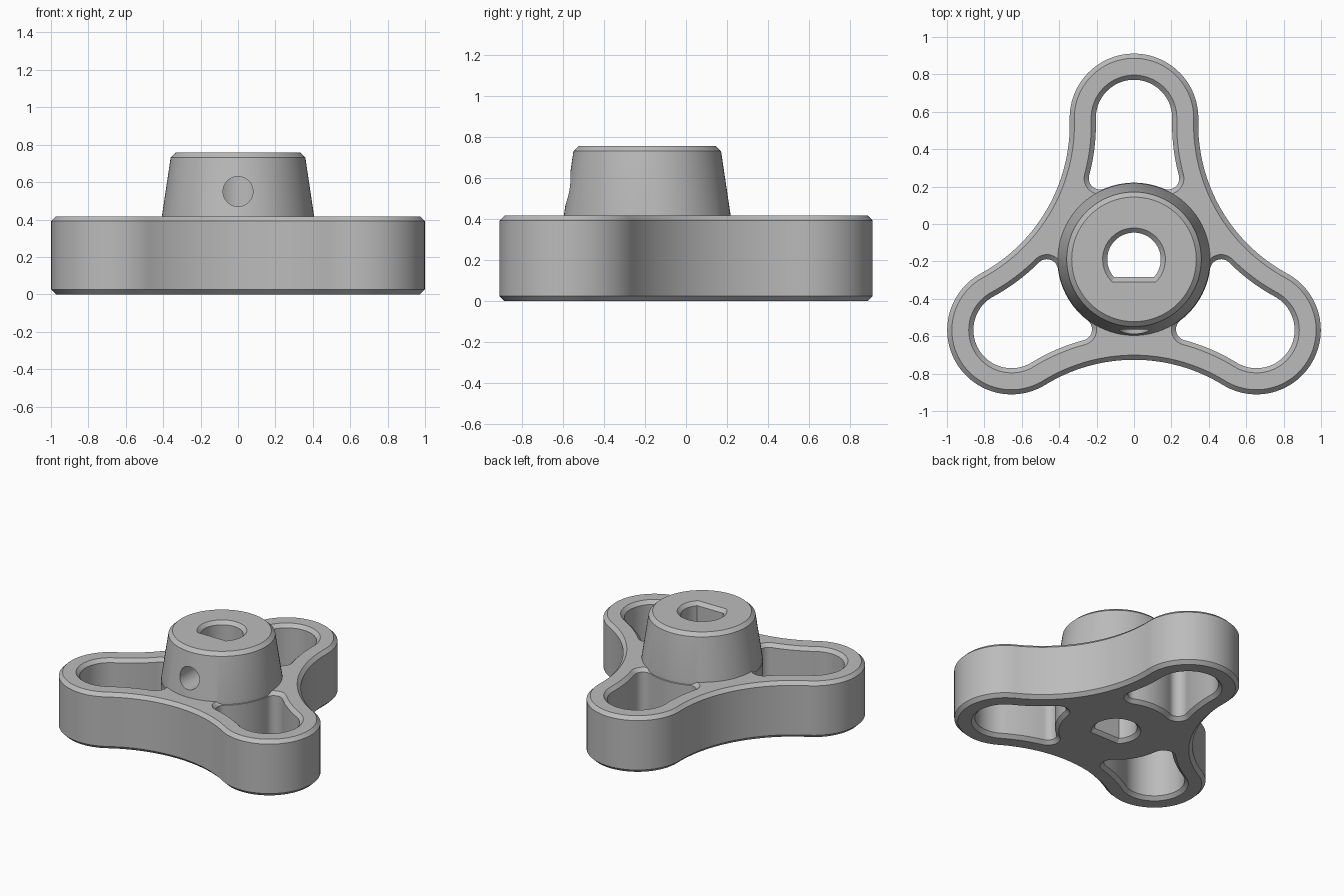
import bpy, bmesh, math
from math import sin, cos, pi, atan2, hypot, acos, asin
from mathutils import Matrix

if "Cube" in bpy.data.objects:
    bpy.data.objects.remove(bpy.data.objects["Cube"])

HUB_Y = -0.189           # hub axis position
E, LOBE = 0.756, 0.344   # lobe centre distance and lobe radius
WAIST = 0.537            # plate edge distance between two arms
H, C = 0.417, 0.025      # plate height and chamfer
WALL, INNER, FIL = 0.14, 0.41, 0.06   # window wall, inner radius, corner fillet

# concave side arc, tangent to the neighbouring lobes
k = WAIST - LOBE
D = (E * E - k * k) / (E - 2 * k)
R = D - WAIST
CX, CY = D * cos(pi / 6), D * sin(pi / 6)
LOBE_A = atan2(CY - E, CX)


def arc(cx, cy, r, a0, a1, n):
    return [(cx + r * cos(a0 + (a1 - a0) * i / n),
             cy + r * sin(a0 + (a1 - a0) * i / n)) for i in range(n + 1)]


def mirrored(half):
    """Half outline starting on the axis, completed by its mirror image."""
    return [(-x, y) for x, y in reversed(half[1:])] + half


def turn(pts, a):
    return [(x * cos(a) - y * sin(a), x * sin(a) + y * cos(a)) for x, y in pts]


def plate_outline(d):
    half = arc(0, E, LOBE + d, pi / 2, LOBE_A, 28)
    half += arc(CX, CY, R - d, pi + LOBE_A, pi * 7 / 6, 16)[1:]
    arm = mirrored(half)
    return [p for i in range(3) for p in turn(arm, -i * 2 * pi / 3)[:-1]]


def window_outline(d):
    rs = R + WALL
    p, q = INNER + FIL, rs + FIL
    fa = pi / 6 + acos((p * p + D * D - q * q) / (2 * p * D))
    fx, fy = p * cos(fa), p * sin(fa)
    to_c = atan2(CY - fy, CX - fx)
    half = arc(0, E, LOBE - WALL + d, pi / 2, LOBE_A, 24)
    half += arc(CX, CY, rs - d, pi + LOBE_A, pi + to_c, 12)[1:]
    half += arc(fx, fy, FIL + d, to_c, fa - pi, 12)[1:]
    half += arc(0, 0, INNER - d, fa, pi / 2, 8)[1:]
    return mirrored(half)[:-1]


def bore_outline(d):
    r, f = 0.143 + d, 0.095 + d
    a = asin(f / r)
    return arc(0, 0, r, -a, pi + a, 48)


def circle(r):
    return arc(0, 0, r, 0, 2 * pi, 80)[:-1]


def loft(name, layers, matrix=Matrix()):
    """Closed solid through a stack of (outline, z) layers."""
    bm = bmesh.new()
    rings = [[bm.verts.new((x, y, z)) for x, y in pts] for pts, z in layers]
    n = len(rings[0])
    for a, b in zip(rings, rings[1:]):
        for i in range(n):
            j = (i + 1) % n
            bm.faces.new((a[i], a[j], b[j], b[i]))
    bm.faces.new(rings[0][::-1])
    bm.faces.new(rings[-1])
    bmesh.ops.recalc_face_normals(bm, faces=bm.faces)
    bm.transform(Matrix.Translation((0, HUB_Y, 0)) @ matrix)
    me = bpy.data.meshes.new(name)
    bm.to_mesh(me)
    bm.free()
    ob = bpy.data.objects.new(name, me)
    bpy.context.collection.objects.link(ob)
    return ob


def chamfered_cutter(name, outline, top, matrix=Matrix()):
    e = 0.01
    return loft(name, [(outline(C + e), -e), (outline(0), C),
                       (outline(0), top - C), (outline(C + e), top + e)], matrix)


def combine(target, other, op):
    m = target.modifiers.new(op, 'BOOLEAN')
    m.operation, m.object, m.solver = op, other, 'EXACT'
    bpy.context.view_layer.objects.active = target
    bpy.ops.object.modifier_apply(modifier=m.name)
    bpy.data.objects.remove(other)


# three-armed plate with chamfered rims
knob = loft("knob_handle", [(plate_outline(-C), 0), (plate_outline(0), C),
                            (plate_outline(0), H - C), (plate_outline(-C), H)])

# one window through each arm
for i in range(3):
    combine(knob, chamfered_cutter("window_cutter", window_outline, H,
                                   Matrix.Rotation(i * 2 * pi / 3, 4, 'Z')), 'DIFFERENCE')

# tapered hub
combine(knob, loft("hub", [(circle(0.405), 0.2), (circle(0.407), H),
                           (circle(0.36), 0.732), (circle(0.333), 0.757)]), 'UNION')

# D-shaped shaft bore and the set screw hole in front
combine(knob, chamfered_cutter("bore_cutter", bore_outline, 0.757), 'DIFFERENCE')
combine(knob, loft("screw_cutter", [(circle(0.08), 0), (circle(0.08), 0.6)],
                   Matrix.Translation((0, 0, 0.55)) @ Matrix.Rotation(pi / 2, 4, 'X')),
        'DIFFERENCE')

# single grey material, smooth with sharp chamfers
grey = bpy.data.materials.new("grey")
grey.diffuse_color = (0.5, 0.5, 0.5, 1)
grey.use_nodes = True
grey.node_tree.nodes["Principled BSDF"].inputs["Base Color"].default_value = grey.diffuse_color
knob.data.materials.clear()
knob.data.materials.append(grey)
for p in knob.data.polygons:
    p.material_index = 0
bpy.ops.object.select_all(action='DESELECT')
knob.select_set(True)
bpy.context.view_layer.objects.active = knob
bpy.ops.object.shade_smooth_by_angle(angle=math.radians(25))
